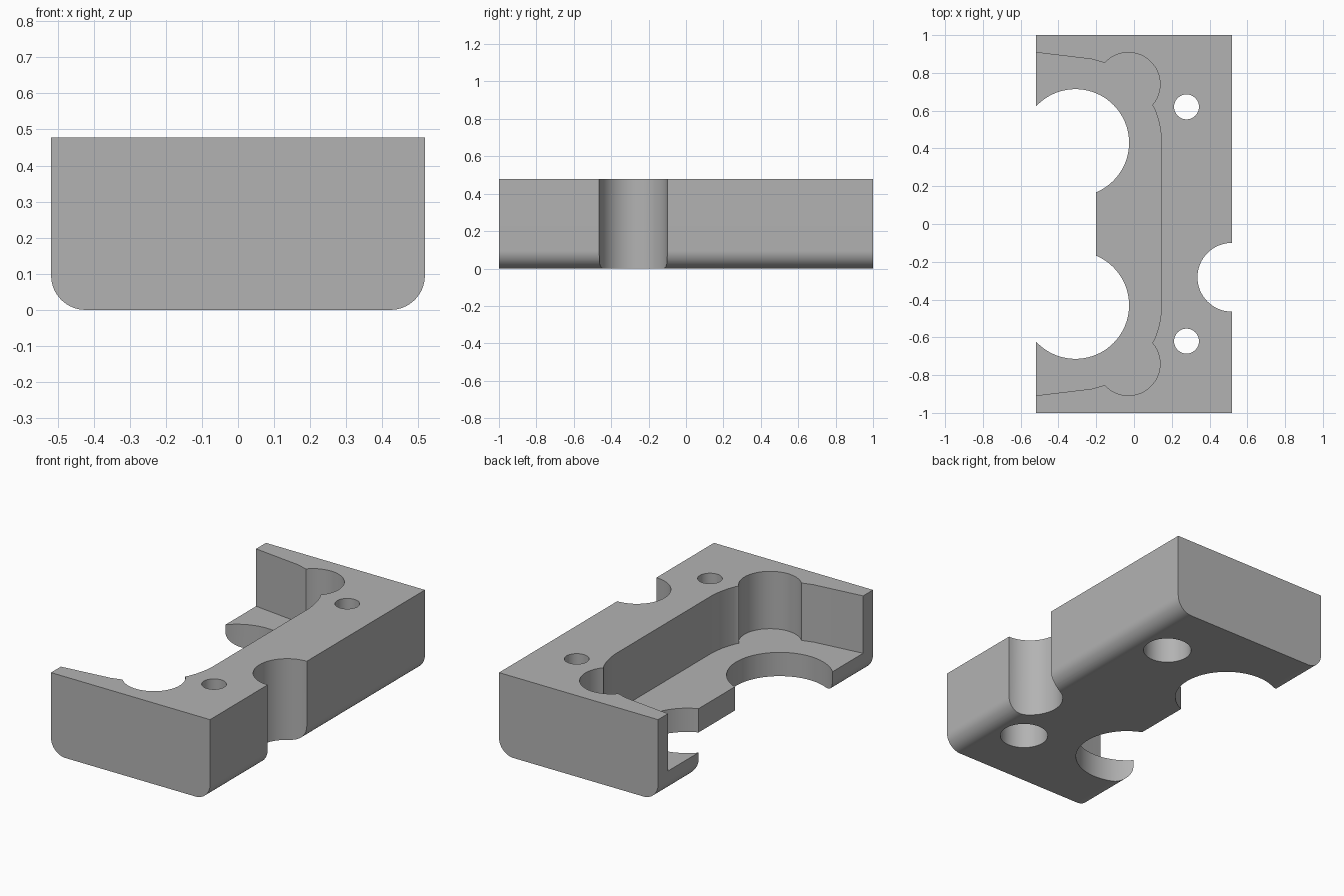
import bpy
import bmesh
from math import atan2, cos, pi, radians, sin

if "Cube" in bpy.data.objects:
    bpy.data.objects.remove(bpy.data.objects["Cube"])

W, L, H = 0.518, 1.0, 0.478      # half width, half length, height
FLOOR = 0.14                     # pocket floor height
FILLET = 0.095
HIGH, LOW = H + 0.1, -0.1        # cutter overshoot

grey = bpy.data.materials.new("plain grey")
grey.use_nodes = True
colour = (0.45, 0.45, 0.45, 1)
grey.diffuse_color = colour
grey.node_tree.nodes["Principled BSDF"].inputs["Base Color"].default_value = colour


def arc(cx, cy, r, a0, a1, n=24):
    return [(cx + r * cos(a0 + (a1 - a0) * i / n),
             cy + r * sin(a0 + (a1 - a0) * i / n)) for i in range(n + 1)]


def circle(cx, cy, r, n=64):
    return arc(cx, cy, r, 0, 2 * pi, n)[:-1]


def prism(name, points, start, end):
    """Closed prism from 3D points, extruded along end - start."""
    bm = bmesh.new()
    face = bm.faces.new([bm.verts.new(p) for p in points])
    grown = bmesh.ops.extrude_face_region(bm, geom=[face])["geom"]
    verts = [v for v in grown if isinstance(v, bmesh.types.BMVert)]
    bmesh.ops.translate(bm, verts=verts, vec=[b - a for a, b in zip(start, end)])
    bmesh.ops.recalc_face_normals(bm, faces=bm.faces)
    mesh = bpy.data.meshes.new(name)
    bm.to_mesh(mesh)
    bm.free()
    mesh.materials.append(grey)
    obj = bpy.data.objects.new(name, mesh)
    bpy.context.collection.objects.link(obj)
    return obj


def cut(outline, z0, z1):
    """Subtract a vertical prism from the body."""
    cutter = prism("cutter", [(x, y, z0) for x, y in outline], (0, 0, z0), (0, 0, z1))
    cutter.hide_render = True
    mod = body.modifiers.new("cut", "BOOLEAN")
    mod.operation = "DIFFERENCE"
    mod.solver = "EXACT"
    mod.object = cutter
    bpy.ops.object.select_all(action="DESELECT")
    bpy.context.view_layer.objects.active = body
    body.select_set(True)
    bpy.ops.object.modifier_apply(modifier=mod.name)
    bpy.data.objects.remove(cutter)


# Block with two rounded lower edges
right_round = arc(W - FILLET, FILLET, FILLET, -pi / 2, 0, 16)
section = right_round + [(W, H), (-W, H)] + [(-x, z) for x, z in reversed(right_round)]
body = prism("bracket_body", [(x, -L, z) for x, z in section], (0, -L, 0), (0, L, 0))

# Open pocket: side wall, round corner relief, bowed inner wall
cx, cy = -0.03, 0.74
half = [(-0.7, 0.932), (-W, 0.908), (-0.22, 0.872)]
half += arc(cx, cy, 0.168, atan2(0.113, -0.125), atan2(-0.11, 0.125), 40)
half += arc(-0.31, 0.43, 0.455, atan2(0.19, 0.41), 0, 10)
cut(half + [(x, -y) for x, y in reversed(half)], FLOOR, HIGH)

# Two large floor openings joined by a straight recess
cut([(-0.7, -0.43), (-0.2, -0.43), (-0.2, 0.43), (-0.7, 0.43)], LOW, FLOOR + 0.1)
for side in (-1, 1):
    cut(circle(-0.31, side * 0.43, 0.284, 80), LOW, FLOOR + 0.1)

# Screw holes with wide counterbores underneath
for side in (-1, 1):
    cut(circle(0.278, side * 0.62, 0.066), LOW, HIGH)
    cut(circle(0.278, side * 0.62, 0.132), LOW, 0.28)

# Half-round notch in the outer wall
cut(circle(W, -0.282, 0.182), LOW, HIGH)

bpy.ops.object.shade_smooth_by_angle(angle=radians(25))
